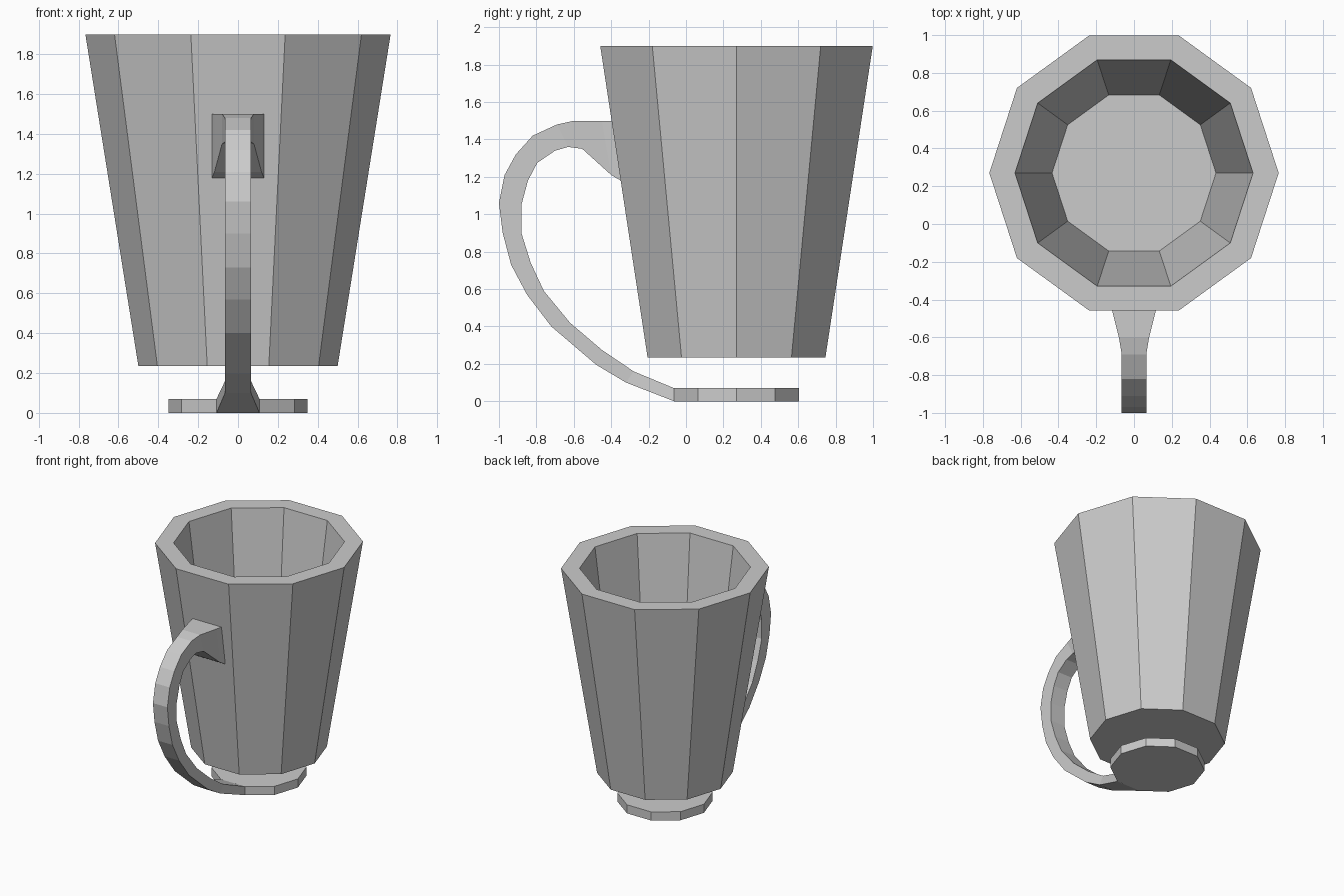
import bpy
import math

if "Cube" in bpy.data.objects:
    bpy.data.objects.remove(bpy.data.objects["Cube"])

CENTRE_Y = 0.27
SIDES = 10


def make_object(name, verts, faces):
    mesh = bpy.data.meshes.new(name)
    mesh.from_pydata(verts, [], faces)
    mesh.update()
    obj = bpy.data.objects.new(name, mesh)
    bpy.context.collection.objects.link(obj)
    return obj


def loft(name, rings, cap=True):
    """Join successive rings of points with quads, optionally capping the ends."""
    n = len(rings[0])
    verts = [p for ring in rings for p in ring]
    faces = []
    for r in range(len(rings) - 1):
        for i in range(n):
            j = (i + 1) % n
            faces.append((r * n + i, r * n + j, (r + 1) * n + j, (r + 1) * n + i))
    if cap:
        last = (len(rings) - 1) * n
        faces.append(tuple(reversed(range(n))))
        faces.append(tuple(range(last, last + n)))
    return make_object(name, verts, faces)


def decagon(radius, z):
    return [(radius * math.cos(math.tau * i / SIDES),
             CENTRE_Y + radius * math.sin(math.tau * i / SIDES), z)
            for i in range(SIDES)]


# Cup: outer wall, thick rim, inner wall and floor
cup_profile = [(0.50, 0.235), (0.766, 1.90), (0.63, 1.90), (0.434, 0.42)]
loft("cup", [decagon(r, z) for r, z in cup_profile])

# Foot: thin disc hanging below the cup, carried by the handle
loft("foot", [decagon(0.35, 0.0), decagon(0.35, 0.07)])

# Handle sections: half width, outer (y, z), inner (y, z)
sections = [
    (0.130, -0.397, 1.50, -0.349, 1.18),
    (0.118, -0.45, 1.50, -0.40, 1.21),
    (0.080, -0.60, 1.50, -0.555, 1.35),
    (0.065, -0.69, 1.48, -0.63, 1.36),
    (0.065, -0.82, 1.42, -0.70, 1.34),
    (0.065, -0.91, 1.32, -0.795, 1.275),
    (0.065, -0.97, 1.21, -0.845, 1.18),
    (0.065, -1.00, 1.06, -0.88, 1.05),
    (0.065, -0.98, 0.90, -0.88, 0.90),
    (0.065, -0.935, 0.73, -0.83, 0.74),
    (0.065, -0.85, 0.57, -0.76, 0.59),
    (0.065, -0.72, 0.40, -0.62, 0.42),
    (0.065, -0.48, 0.195, -0.45, 0.275),
    (0.065, -0.32, 0.10, -0.28, 0.16),
    (0.108, -0.063, 0.0, -0.063, 0.07),
]
loft("handle", [[(-w, oy, oz), (w, oy, oz), (w, iy, iz), (-w, iy, iz)]
                for w, oy, oz, iy, iz in sections][::-1], cap=False)
handle = bpy.data.objects["handle"]

# Make the handle faces point outwards
import bmesh
bm = bmesh.new()
bm.from_mesh(handle.data)
bmesh.ops.recalc_face_normals(bm, faces=bm.faces)
bm.to_mesh(handle.data)
bm.free()
